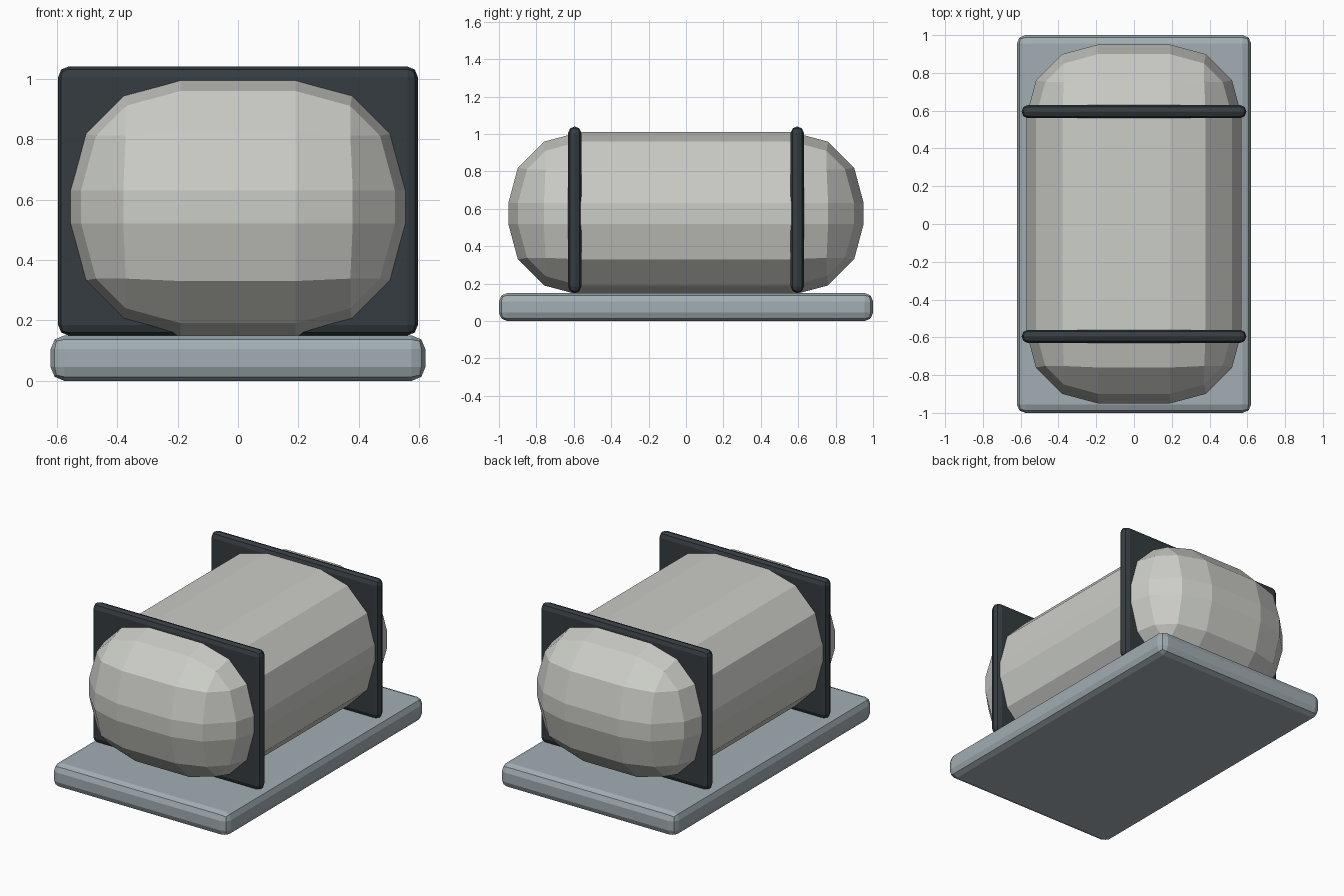
import bpy

if "Cube" in bpy.data.objects:
    bpy.data.objects.remove(bpy.data.objects["Cube"])


def material(name, rgb):
    mat = bpy.data.materials.new(name)
    mat.diffuse_color = (*rgb, 1)
    mat.use_nodes = True
    mat.node_tree.nodes["Principled BSDF"].inputs["Base Color"].default_value = mat.diffuse_color
    return mat


def rounded_box(name, size, centre, bevel, segments, mat):
    bpy.ops.mesh.primitive_cube_add(size=1, location=centre)
    ob = bpy.context.object
    ob.name = name
    ob.scale = size
    bpy.ops.object.transform_apply(location=False, rotation=False, scale=True)
    mod = ob.modifiers.new("Bevel", 'BEVEL')
    mod.width = bevel
    mod.segments = segments
    mod.limit_method = 'NONE'
    ob.data.materials.append(mat)
    return ob


base_mat = material("pale_blue_grey", (0.36, 0.42, 0.45))
tank_mat = material("warm_grey", (0.60, 0.61, 0.57))
band_mat = material("charcoal", (0.035, 0.045, 0.052))

# Base slab
rounded_box("base", (1.24, 2.0, 0.15), (0, 0, 0.075), 0.045, 2, base_mat)

# Low-poly tank with heavily rounded edges
rounded_box("tank", (1.14, 1.9, 0.87), (0, 0, 0.575), 0.38, 3, tank_mat)

# Rectangular clamp plates near both ends
for side, y in (("front", -0.595), ("back", 0.595)):
    rounded_box(side + "_clamp_plate", (1.19, 0.07, 0.89), (0, y, 0.595),
                0.034, 2, band_mat)
